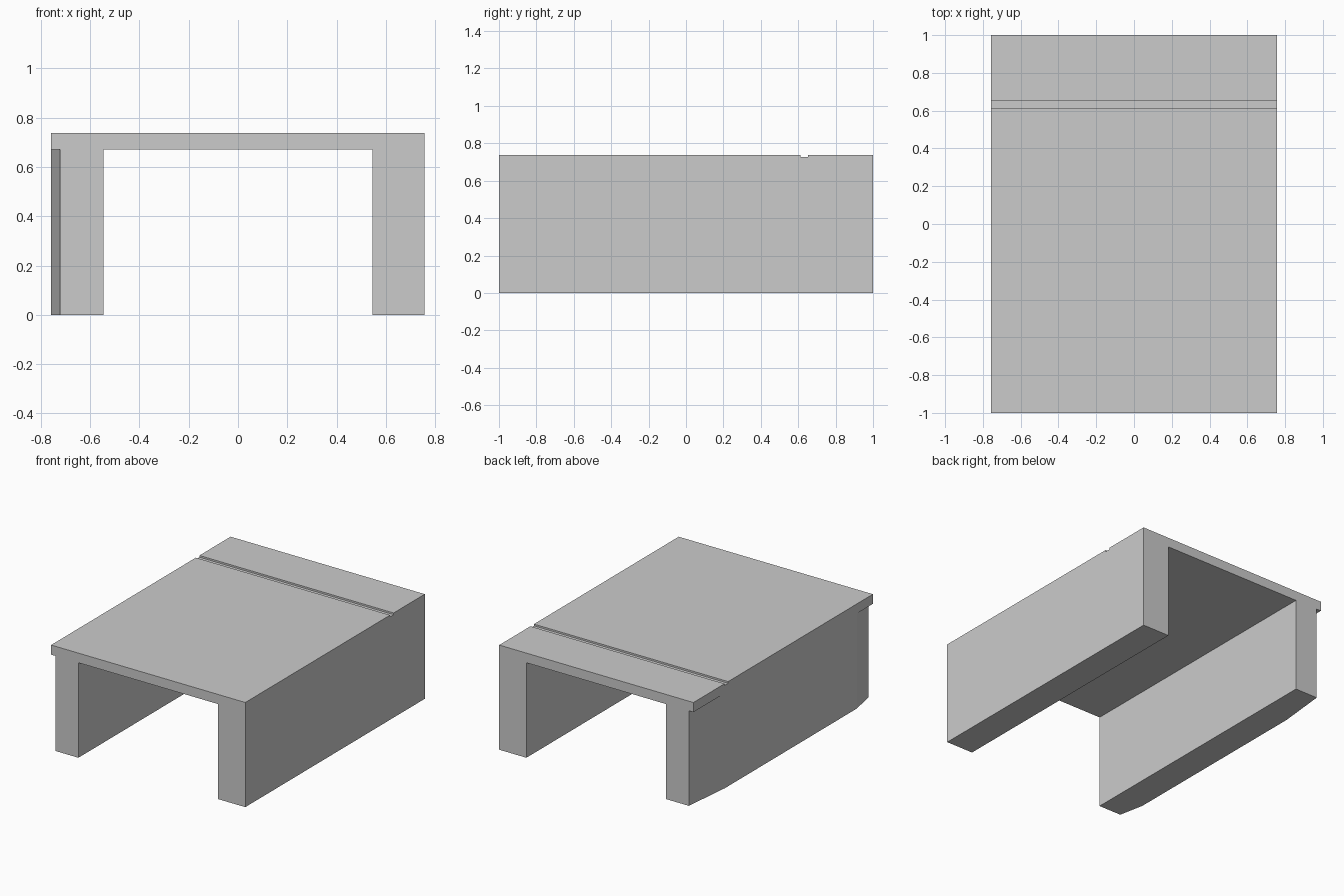
import bpy, bmesh
from mathutils import Vector

if "Cube" in bpy.data.objects:
    bpy.data.objects.remove(bpy.data.objects["Cube"])


def prism(name, points, offset):
    """Extrude a closed flat outline by an offset vector."""
    bm = bmesh.new()
    face = bm.faces.new([bm.verts.new(p) for p in points])
    ext = bmesh.ops.extrude_face_region(bm, geom=[face])
    verts = [g for g in ext["geom"] if isinstance(g, bmesh.types.BMVert)]
    bmesh.ops.translate(bm, verts=verts, vec=Vector(offset))
    bmesh.ops.recalc_face_normals(bm, faces=bm.faces)
    mesh = bpy.data.meshes.new(name)
    bm.to_mesh(mesh)
    bm.free()
    obj = bpy.data.objects.new(name, mesh)
    bpy.context.collection.objects.link(obj)
    return obj


def cut(target, cutter):
    """Subtract the cutter, apply, and discard it."""
    cutter.hide_render = True
    mod = target.modifiers.new("cut", "BOOLEAN")
    mod.operation, mod.solver, mod.object = "DIFFERENCE", "EXACT", cutter
    bpy.context.view_layer.objects.active = target
    bpy.ops.object.modifier_apply(modifier=mod.name)
    bpy.data.objects.remove(cutter)


LEFT, RIGHT, INNER = -0.758, 0.757, 0.545
UNDER, TOP = 0.67, 0.738

# Channel body: top slab with two thick side walls
profile = [(LEFT, 0), (-INNER, 0), (-INNER, UNDER), (INNER, UNDER),
           (INNER, 0), (RIGHT, 0), (RIGHT, TOP), (LEFT, TOP)]
body = prism("channel_body", [(x, -1, z) for x, z in profile], (0, 2, 0))

# Shallow groove across the top
groove = [(0.613, TOP - 0.012), (0.653, TOP - 0.012), (0.653, 0.8), (0.613, 0.8)]
cut(body, prism("groove_cutter", [(-1, y, z) for y, z in groove], (2, 0, 0)))

# Tapered ends of the left wall, below the slab
for end, start in ((-1, -0.82), (1, 0.65)):
    slope = (LEFT + 0.722) / (start - end)
    past = end * 1.1
    taper = [(LEFT, start), (-0.722 + slope * (past - end), past),
             (-0.9, past), (-0.9, start)]
    cut(body, prism("taper_cutter", [(x, y, -0.1) for x, y in taper],
                    (0, 0, UNDER + 0.1)))
